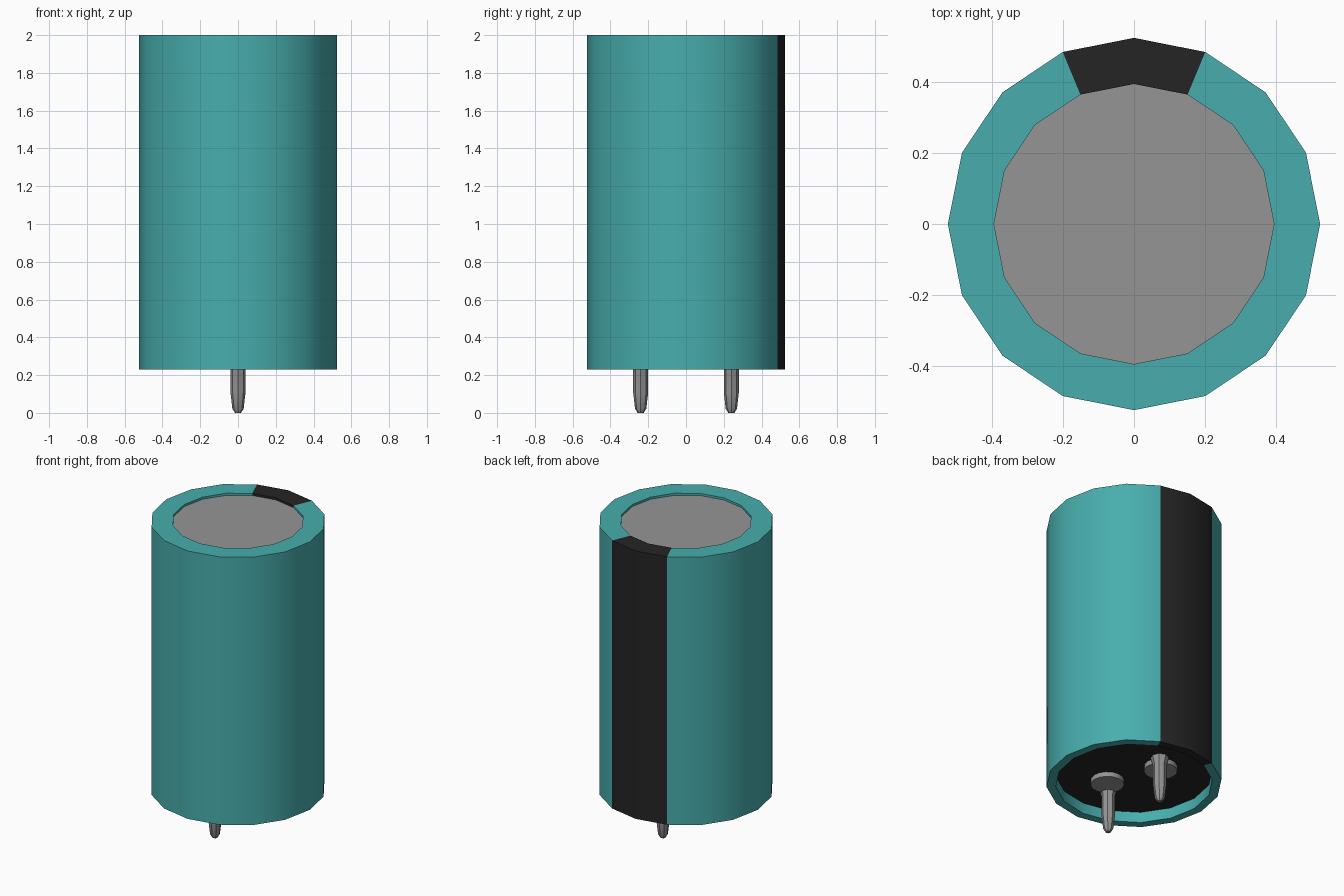
import bpy, bmesh, math

cube = bpy.data.objects.get("Cube")
if cube:
    bpy.data.objects.remove(cube)


def material(name, rgb):
    m = bpy.data.materials.new(name)
    m.use_nodes = True
    colour = (*rgb, 1)
    m.diffuse_color = colour
    m.node_tree.nodes["Principled BSDF"].inputs["Base Color"].default_value = colour
    return m


teal = material("teal", (0.065, 0.42, 0.42))
black = material("black", (0.018, 0.018, 0.018))
grey = material("grey", (0.3, 0.3, 0.3))


def lathe(name, profile, sides, mats, at=(0, 0), closed=False):
    """Spin (radius, z) points around z; open profiles get end caps."""
    bm = bmesh.new()
    rings = []
    for r, z in profile:
        rings.append([bm.verts.new((r * math.cos(math.tau * i / sides),
                                    r * math.sin(math.tau * i / sides), z))
                      for i in range(sides)])
    pairs = list(zip(rings, rings[1:]))
    if closed:
        pairs.append((rings[-1], rings[0]))
    else:
        bm.faces.new(rings[0])
        bm.faces.new(rings[-1])
    for a, b in pairs:
        for i in range(sides):
            j = (i + 1) % sides
            bm.faces.new((a[i], a[j], b[j], b[i]))
    bmesh.ops.recalc_face_normals(bm, faces=bm.faces)
    mesh = bpy.data.meshes.new(name)
    bm.to_mesh(mesh)
    bm.free()
    for m in mats:
        mesh.materials.append(m)
    obj = bpy.data.objects.new(name, mesh)
    obj.location = (*at, 0)
    bpy.context.collection.objects.link(obj)
    bpy.ops.object.select_all(action="DESELECT")
    obj.select_set(True)
    bpy.context.view_layer.objects.active = obj
    bpy.ops.object.shade_smooth_by_angle(angle=math.radians(30))
    return obj


# Sleeve with rolled-in top lip and open bottom skirt
sleeve = lathe("sleeve", [(0.525, 0.23), (0.525, 2.0), (0.395, 2.0), (0.395, 1.985),
                          (0.47, 1.985), (0.47, 0.23)], 16, [teal, black], closed=True)

# Black stripe on the two rear facets
for face in sleeve.data.polygons:
    c = face.center
    if abs(math.atan2(c.x, c.y)) < math.radians(22.5):
        face.material_index = 1

# Metal top cap and black base seal
lathe("top_cap", [(0.43, 1.95), (0.43, 1.986)], 16, [grey])
lathe("base_seal", [(0.471, 0.30), (0.471, 0.34)], 16, [black])

# Tapered pins and round rivets under the base
for side, s in (("front", -1), ("back", 1)):
    lathe(side + "_pin", [(0.016, 0), (0.03, 0.022), (0.04, 0.11), (0.04, 0.245), (0.058, 0.31)],
          8, [grey], at=(0, 0.24 * s))
    lathe(side + "_rivet", [(0.1, 0.268), (0.1, 0.31)], 16, [grey],
          at=(-0.07 * s, 0.165 * s))
